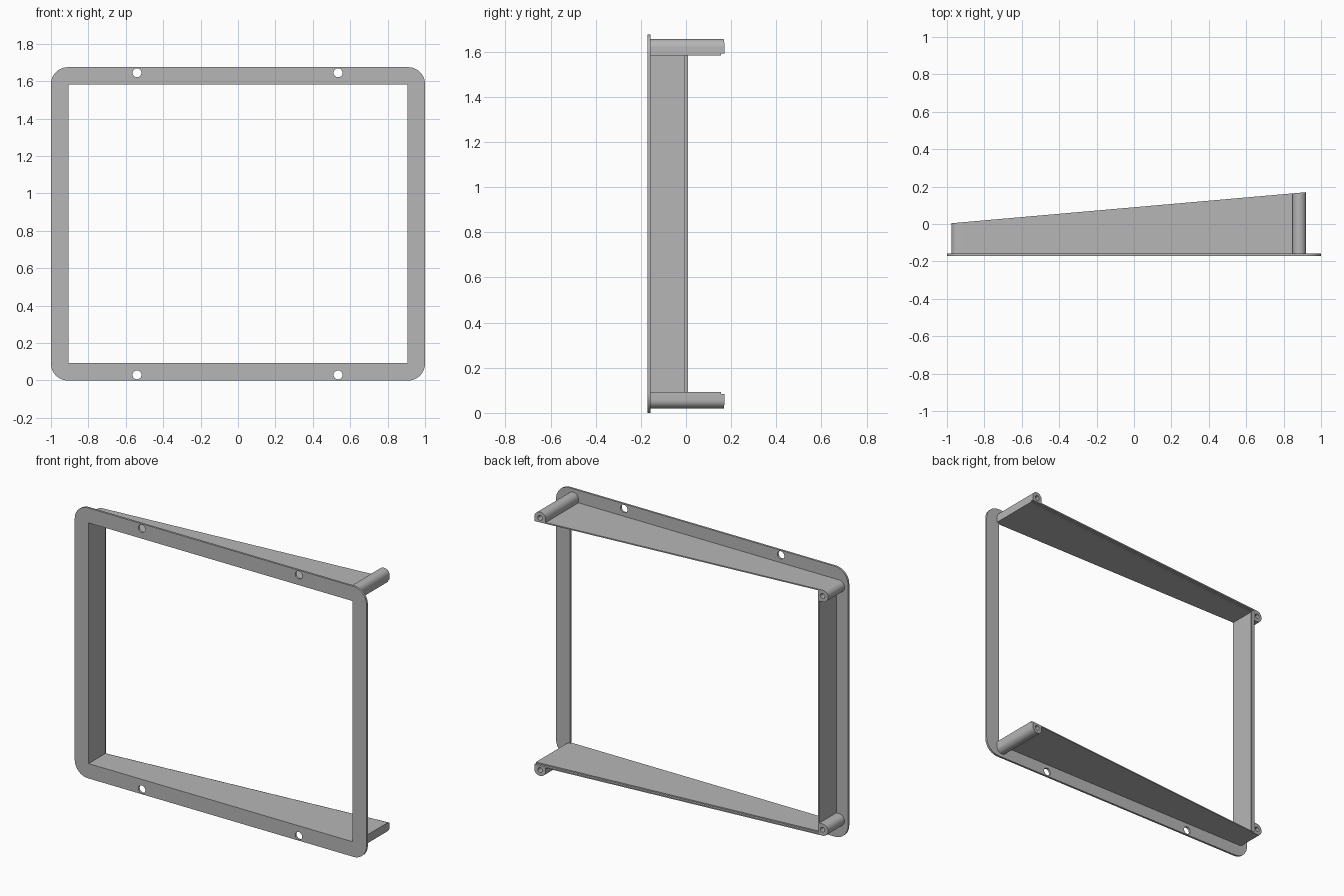
import bpy, bmesh, math
from mathutils import Vector

cube = bpy.data.objects.get("Cube")
if cube:
    bpy.data.objects.remove(cube, do_unlink=True)

grey = bpy.data.materials.new("plain grey")
grey.use_nodes = True
grey.diffuse_color = (0.47, 0.47, 0.47, 1)
grey.node_tree.nodes["Principled BSDF"].inputs["Base Color"].default_value = grey.diffuse_color

HEIGHT = 1.675
FRONT, SEAT = -0.17, -0.157          # plate front and rear
IN_X, IN_LOW = 0.905, 0.092          # opening half width and lower edge
IN_HIGH = HEIGHT - IN_LOW
WALL, LAYER, STEP = 0.015, 0.0075, 0.015
END = IN_X + WALL
BOSS_R = 0.0365
SLOPE = math.tan(math.radians(5))


def back(x):
    """Slanted rear plane of the housing."""
    return 0.17 + (x - END) * SLOPE


def arc(cx, cy, r, start, stop, n):
    return [(cx + r * math.cos(math.radians(start + (stop - start) * i / n)),
             cy + r * math.sin(math.radians(start + (stop - start) * i / n)))
            for i in range(n + 1)]


def circle(cx, cy, r, n=24):
    return arc(cx, cy, r, 0, 360, n)[:-1]


def rect(x0, x1, y0, y1):
    return [(x0, y0), (x1, y0), (x1, y1), (x0, y1)]


def prism(name, loops, place):
    """Fill loops (holes included), extrude, then place each point."""
    curve = bpy.data.curves.new(name, "CURVE")
    curve.dimensions = "2D"
    curve.fill_mode = "BOTH"
    curve.extrude = 0.5
    for loop in loops:
        s = curve.splines.new("POLY")
        s.points.add(len(loop) - 1)
        for p, (a, b) in zip(s.points, loop):
            p.co = (a, b, 0, 1)
        s.use_cyclic_u = True
    temp = bpy.data.objects.new(name + "_profile", curve)
    bpy.context.collection.objects.link(temp)
    bpy.context.view_layer.update()
    graph = bpy.context.evaluated_depsgraph_get()
    mesh = bpy.data.meshes.new_from_object(temp.evaluated_get(graph))
    bpy.data.objects.remove(temp, do_unlink=True)
    bpy.data.curves.remove(curve)
    bm = bmesh.new()
    bm.from_mesh(mesh)
    bmesh.ops.remove_doubles(bm, verts=bm.verts, dist=1e-5)
    for v in bm.verts:
        v.co = Vector(place(v.co.x, v.co.y, v.co.z > 0))
    bmesh.ops.recalc_face_normals(bm, faces=bm.faces)
    bm.to_mesh(mesh)
    bm.free()
    mesh.materials.clear()
    mesh.materials.append(grey)
    obj = bpy.data.objects.new(name, mesh)
    bpy.context.collection.objects.link(obj)
    bpy.ops.object.select_all(action="DESELECT")
    obj.select_set(True)
    bpy.context.view_layer.objects.active = obj
    bpy.ops.object.shade_smooth_by_angle(angle=math.radians(30))
    return obj


def panel(name, x0, x1, z0, z1, recess):
    """Slab from the plate to the slanted rear plane."""
    outline = [(x0, SEAT), (x1, SEAT), (x1, back(x1) - recess), (x0, back(x0) - recess)]
    prism(name, [outline], lambda a, b, top: (a, b, z1 if top else z0))


# Face plate with rounded corners, opening and four screw holes
r = 0.09
outer = []
for cx, cz, start in ((1 - r, HEIGHT - r, 0), (r - 1, HEIGHT - r, 90),
                      (r - 1, r, 180), (1 - r, r, 270)):
    outer += arc(cx, cz, r, start, start + 90, 10)
holes = [circle(x, z, 0.024) for x in (-0.54, 0.535) for z in (0.03, HEIGHT - 0.03)]
prism("face_plate", [outer, rect(-IN_X, IN_X, IN_LOW, IN_HIGH)] + holes,
      lambda a, b, top: (a, SEAT if top else FRONT, b))

# Side wall: outer layer reaches the rear plane, inner layer is stepped back
panel("side_wall_outer", -END, -IN_X - LAYER, IN_LOW, IN_HIGH, 0)
panel("side_wall_inner", -IN_X - LAYER, -IN_X, IN_LOW, IN_HIGH, STEP)

# Shelves and screw bosses, mirrored about mid height
for label, sign in (("top", 1), ("bottom", -1)):
    def level(h):
        """Height measured outward from the opening edge."""
        return IN_HIGH + h if sign > 0 else IN_LOW - h

    panel(label + "_shelf_inner", -END, END, *sorted((level(0), level(LAYER))), STEP)
    panel(label + "_shelf_outer", -END, END, *sorted((level(LAYER), level(WALL))), 0)

    # Long boss on the outside of the shelf, rounded away from the opening
    cx, ch = END - BOSS_R, 0.072 - BOSS_R
    long_boss = [(cx - BOSS_R, LAYER), (END, LAYER)] + arc(cx, ch, BOSS_R, 0, 180, 16)
    # Short boss on the outside of the side wall, rounded sideways
    sx, sh = -IN_X - 0.072 + BOSS_R, WALL - BOSS_R
    short_boss = ([(-IN_X - LAYER, sh - BOSS_R), (-IN_X - LAYER, WALL)]
                  + arc(sx, sh, BOSS_R, 90, 270, 16))
    for name, outline, c in (("_long_boss", long_boss, (cx, ch)),
                             ("_short_boss", short_boss, (sx, sh))):
        prism(label + name, [outline, circle(*c, 0.015, 16)],
              lambda a, b, top: (a, back(a) if top else SEAT, level(b)))
